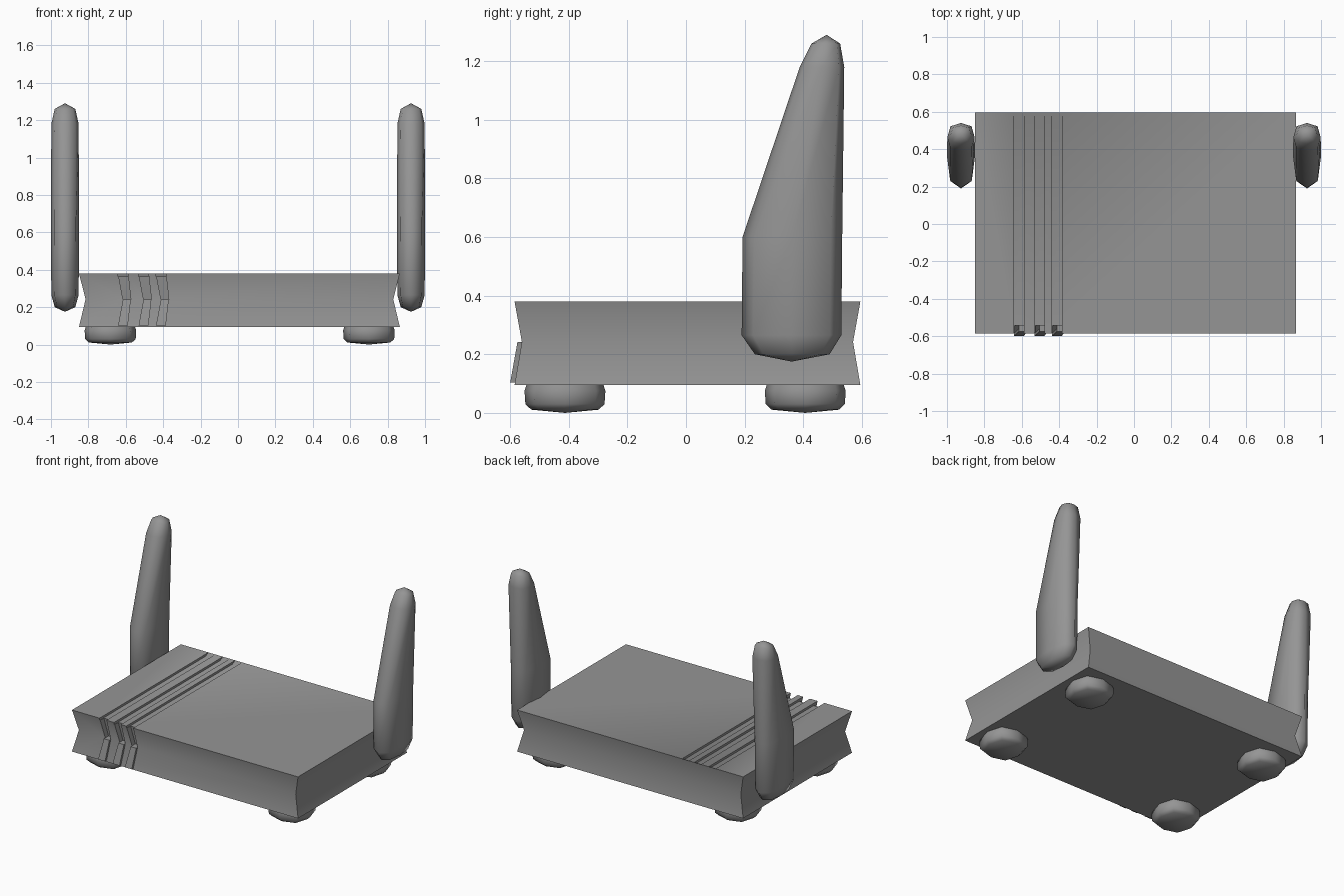
import bpy, bmesh

if "Cube" in bpy.data.objects:
    bpy.data.objects.remove(bpy.data.objects["Cube"])

grey = bpy.data.materials.new("mid grey plastic")
grey.use_nodes = True
grey.diffuse_color = (0.3, 0.3, 0.3, 1)
grey.node_tree.nodes["Principled BSDF"].inputs["Base Color"].default_value = (0.3, 0.3, 0.3, 1)


def loft(name, rings, smooth=None):
    """Skin a list of equal rings; a one-point ring closes to a tip."""
    bm = bmesh.new()
    loops = [[bm.verts.new(p) for p in ring] for ring in rings]
    for a, b in zip(loops, loops[1:]):
        n = max(len(a), len(b))
        for i in range(n):
            j = (i + 1) % n
            if len(a) == 1:
                bm.faces.new((a[0], b[j], b[i]))
            elif len(b) == 1:
                bm.faces.new((a[i], a[j], b[0]))
            else:
                bm.faces.new((a[i], a[j], b[j], b[i]))
    for loop in (loops[0], loops[-1]):
        if len(loop) > 1:
            bm.faces.new(loop)
    bmesh.ops.recalc_face_normals(bm, faces=bm.faces)
    mesh = bpy.data.meshes.new(name)
    bm.to_mesh(mesh)
    bm.free()
    obj = bpy.data.objects.new(name, mesh)
    bpy.context.collection.objects.link(obj)
    mesh.materials.append(grey)
    if smooth:
        shade(obj, smooth)
    return obj


def activate(obj):
    bpy.ops.object.select_all(action='DESELECT')
    obj.select_set(True)
    bpy.context.view_layer.objects.active = obj


def shade(obj, angle):
    activate(obj)
    bpy.ops.object.shade_smooth_by_angle(angle=angle)


def rect(x0, x1, y0, y1, z):
    return [(x0, y0, z), (x1, y0, z), (x1, y1, z), (x0, y1, z)]


def octagon(x, y, rx, ry, z, k=0.77):
    unit = [(1, 0), (k, k), (0, 1), (-k, k), (-1, 0), (-k, -k), (0, -1), (k, -k)]
    return [(x + u * rx, y + v * ry, z) for u, v in unit]


# Body with a pinched waist
BOTTOM, WAIST, TOP = 0.095, 0.242, 0.38
body = loft("body", [rect(-0.85, 0.865, -0.585, 0.595, BOTTOM),
                     rect(-0.815, 0.83, -0.56, 0.57, WAIST),
                     rect(-0.85, 0.865, -0.585, 0.595, TOP)])


def cut(cutter):
    cutter.hide_render = True
    activate(body)
    mod = body.modifiers.new("cut", 'BOOLEAN')
    mod.operation, mod.solver, mod.object = 'DIFFERENCE', 'EXACT', cutter
    bpy.ops.object.modifier_apply(modifier=mod.name)
    bpy.data.objects.remove(cutter)


# Three bands: groove on top, notch in the upper front, raised strip below
for n, x in enumerate((-0.615, -0.505, -0.412), 1):
    x0, x1, shift = x - 0.026, x + 0.026, 0.026
    side = [(-0.7, TOP - 0.015), (0.565, TOP - 0.015), (0.595, TOP + 0.001),
            (0.595, TOP + 0.05), (-0.7, TOP + 0.05)]
    cut(loft("groove_cutter", [[(px, y, z) for y, z in side] for px in (x0, x1)]))
    cut(loft("notch_cutter", [rect(x0 + shift, x1 + shift - 0.01, -0.7, -0.525, WAIST),
                              rect(x0, x1, -0.7, -0.545, TOP + 0.002)]))
    loft(f"front_strip_{n}", [rect(x0, x1, -0.6, -0.56, BOTTOM + 0.008),
                              rect(x0 + shift, x1 + shift - 0.01, -0.575, -0.53, WAIST)])
shade(body, 0.5)

# Antennas: tapered rounded paddles, (z, back-to-front limits, half width)
sections = [(0.2, 0.235, 0.49, 0.055), (0.265, 0.19, 0.53, 0.073),
            (0.6, 0.193, 0.533, 0.075), (1.18, 0.388, 0.54, 0.073),
            (1.26, 0.428, 0.526, 0.055)]
for label, x in (("right", -0.925), ("left", 0.925)):
    rings = [octagon(x, (a + b) / 2, w, (b - a) / 2, z) for z, a, b, w in sections]
    loft(f"{label}_antenna", [[(x, 0.36, 0.175)]] + rings + [[(x, 0.48, 1.29)]], 1.3)

# Feet
for side_name, x in (("right", -0.682), ("left", 0.7)):
    for end, y in (("front", -0.413), ("back", 0.407)):
        rings = [octagon(x, y, r, r, z) for r, z in
                 ((0.115, 0.011), (0.135, 0.03), (0.138, 0.075), (0.13, 0.1))]
        loft(f"{end}_{side_name}_foot", [[(x, y, 0)]] + rings, 1.2)
